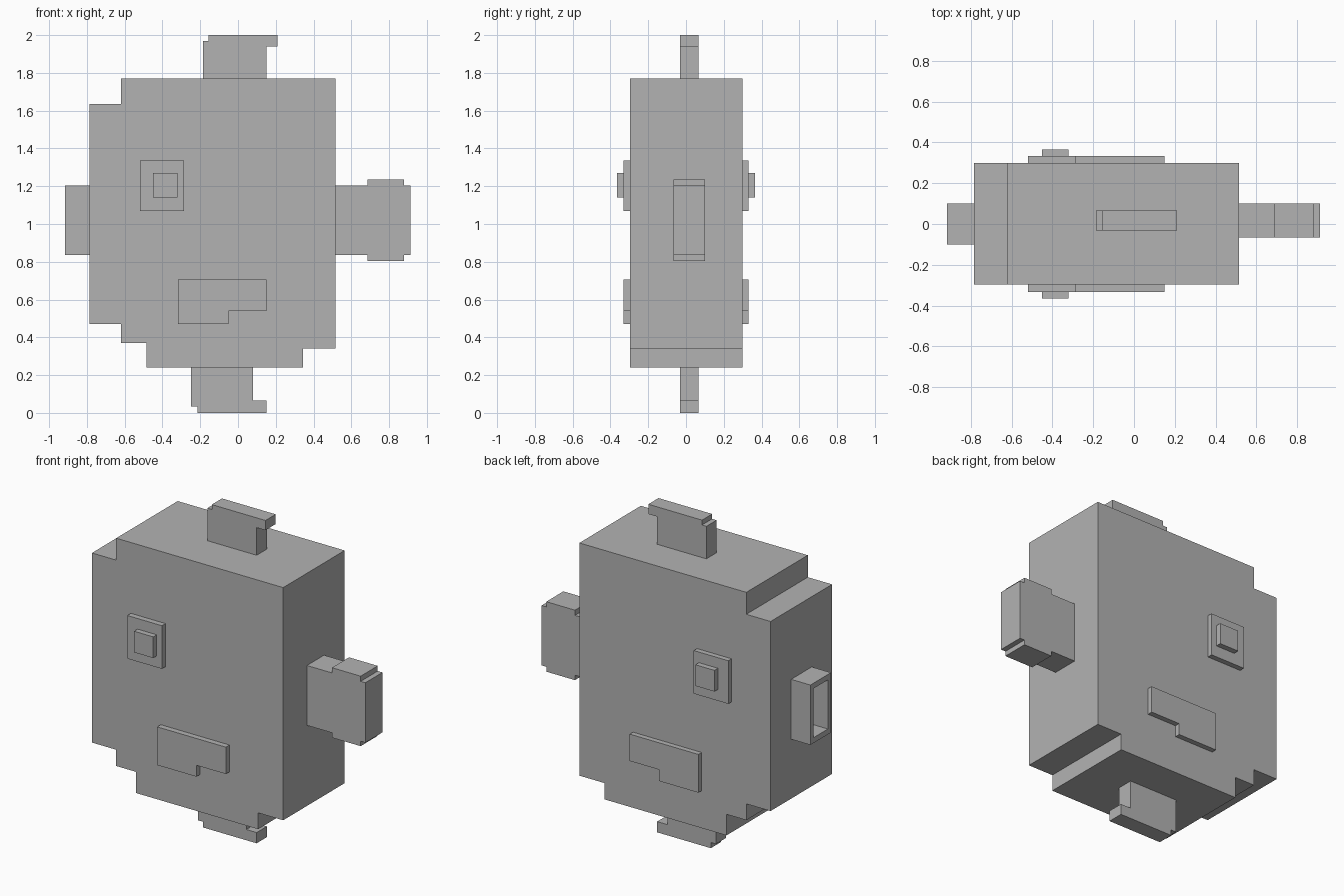
import bpy
import bmesh

cube = bpy.data.objects.get("Cube")
if cube:
    bpy.data.objects.remove(cube, do_unlink=True)

grey = bpy.data.materials.new("plain grey")
grey.use_nodes = True
colour = (0.45, 0.45, 0.45, 1)
grey.diffuse_color = colour
grey.node_tree.nodes["Principled BSDF"].inputs["Base Color"].default_value = colour


def slab(name, outline, y0, y1):
    """Extrude an x-z outline from y0 to y1."""
    bm = bmesh.new()
    face = bm.faces.new([bm.verts.new((x, y0, z)) for x, z in outline])
    new = bmesh.ops.extrude_face_region(bm, geom=[face])["geom"]
    moved = [v for v in new if isinstance(v, bmesh.types.BMVert)]
    bmesh.ops.translate(bm, verts=moved, vec=(0, y1 - y0, 0))
    bmesh.ops.recalc_face_normals(bm, faces=bm.faces)
    mesh = bpy.data.meshes.new(name)
    bm.to_mesh(mesh)
    bm.free()
    mesh.materials.append(grey)
    obj = bpy.data.objects.new(name, mesh)
    bpy.context.collection.objects.link(obj)
    return obj


def rect(x0, x1, z0, z1):
    return [(x0, z0), (x1, z0), (x1, z1), (x0, z1)]


# Stepped body
slab("body", [(-0.62, 1.77), (0.515, 1.77), (0.515, 0.34), (0.345, 0.34),
              (0.345, 0.24), (-0.485, 0.24), (-0.485, 0.37), (-0.62, 0.37),
              (-0.62, 0.47), (-0.785, 0.47), (-0.785, 1.635), (-0.62, 1.635)],
     -0.297, 0.3)

# Upper and lower fins
slab("top_fin", [(-0.185, 1.77), (0.15, 1.77), (0.15, 1.94), (0.21, 1.94),
                 (0.21, 2), (-0.155, 2), (-0.155, 1.97), (-0.185, 1.97)],
     -0.033, 0.066)
slab("bottom_fin", [(-0.25, 0.24), (0.08, 0.24), (0.08, 0.066), (0.15, 0.066),
                    (0.15, 0), (-0.215, 0), (-0.215, 0.035), (-0.25, 0.035)],
     -0.033, 0.066)

# Tail with a wider middle
slab("tail", [(0.515, 0.835), (0.685, 0.835), (0.685, 0.805), (0.88, 0.805),
              (0.88, 0.835), (0.912, 0.835), (0.912, 1.203), (0.88, 1.203),
              (0.88, 1.235), (0.685, 1.235), (0.685, 1.203), (0.515, 1.203)],
     -0.066, 0.1)

# Hollow mouth: a rim of four bars, open at the end
for name, z0, z1, y0, y1 in (("mouth_upper_lip", 1.17, 1.203, -0.1, 0.1),
                             ("mouth_lower_lip", 0.835, 0.868, -0.1, 0.1),
                             ("mouth_right_corner", 0.868, 1.17, -0.1, -0.07),
                             ("mouth_left_corner", 0.868, 1.17, 0.07, 0.1)):
    slab(name, rect(-0.916, -0.785, z0, z1), y0, y1)

# Eyes and side fins on both faces
for side, s in (("front", -1), ("back", 1)):
    slab(side + "_eye", rect(-0.52, -0.285, 1.07, 1.335), s * 0.297, s * 0.332)
    slab(side + "_pupil", rect(-0.45, -0.32, 1.14, 1.27), s * 0.332, s * 0.366)
    slab(side + "_side_fin", [(-0.317, 0.47), (-0.05, 0.47), (-0.05, 0.54),
                              (0.15, 0.54), (0.15, 0.705), (-0.317, 0.705)],
         s * 0.297, s * 0.332)
